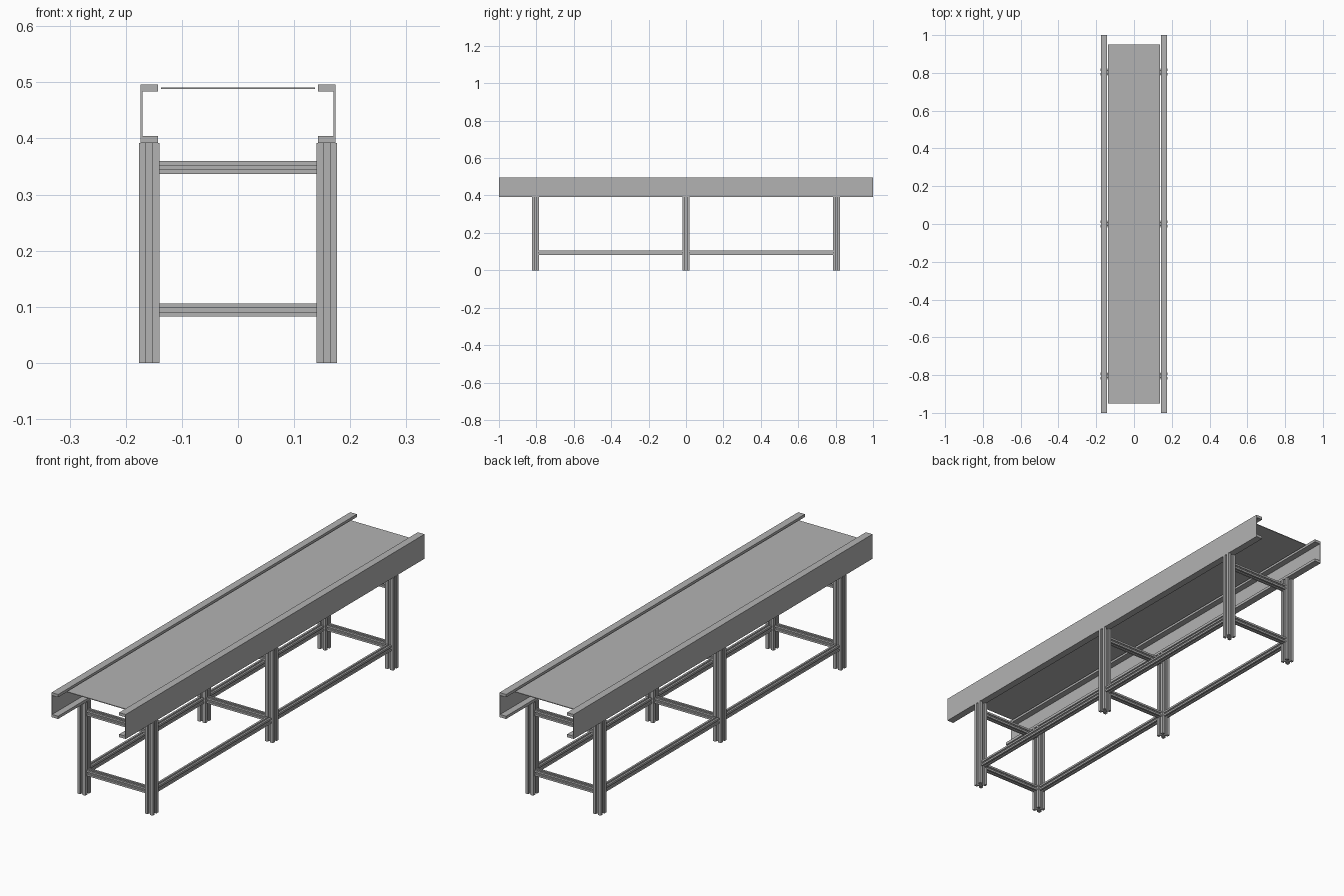
import bpy
import bmesh
from mathutils import Matrix, Vector

cube = bpy.data.objects.get("Cube")
if cube:
    bpy.data.objects.remove(cube, do_unlink=True)

# One grey for the whole frame
grey = bpy.data.materials.new("plain grey")
grey.use_nodes = True
grey.diffuse_color = (0.45, 0.45, 0.45, 1)
grey.node_tree.nodes["Principled BSDF"].inputs["Base Color"].default_value = (0.45, 0.45, 0.45, 1)


def extrude(name, outline, start, axes, length):
    """Extrude a 2D outline; axes are the outline's u, v and the direction."""
    u, v, w = (Vector(a) for a in axes)
    bm = bmesh.new()
    face = bm.faces.new([bm.verts.new(Vector(start) + u * a + v * b) for a, b in outline])
    made = bmesh.ops.extrude_face_region(bm, geom=[face])["geom"]
    bmesh.ops.translate(bm, vec=w * length,
                        verts=[g for g in made if isinstance(g, bmesh.types.BMVert)])
    bmesh.ops.recalc_face_normals(bm, faces=bm.faces)
    mesh = bpy.data.meshes.new(name)
    bm.to_mesh(mesh)
    bm.free()
    mesh.materials.append(grey)
    obj = bpy.data.objects.new(name, mesh)
    bpy.context.collection.objects.link(obj)
    return obj


def slotted(size):
    """Square section with an undercut slot in each of its four sides."""
    side = [(1, 1), (0.3, 1), (0.3, 0.78), (0.56, 0.78), (0.3, 0.5),
            (-0.3, 0.5), (-0.56, 0.78), (-0.3, 0.78), (-0.3, 1)]
    return [tuple(Matrix.Rotation(turn * 1.5707963, 2) @ Vector(p) * size / 2)
            for turn in range(4) for p in side]


X, Y, Z = (1, 0, 0), (0, 1, 0), (0, 0, 1)
LEG, BAR = 0.037, 0.0235
LEG_X, LEG_Y, LEG_TOP = 0.158, 0.804, 0.392
LOW, HIGH = 0.094, 0.348
INNER = LEG_X - LEG / 2

# Legs and lengthwise bars on both sides
for side, s in (("right", -1), ("left", 1)):
    for place, y in (("front", -LEG_Y), ("middle", 0), ("back", LEG_Y)):
        extrude(f"{side}_{place}_leg", slotted(LEG), (s * LEG_X, y, 0), (X, Y, Z), LEG_TOP)
    for place, y in (("front", -LEG_Y), ("back", 0)):
        extrude(f"{side}_{place}_long_bar", slotted(BAR),
                (s * LEG_X, y + LEG / 2, LOW), (X, Z, Y), LEG_Y - LEG)

    # Channel-shaped side rail opening inward
    outer, web, tip, thick, top = 0.174, 0.1705, 0.143, 0.012, 0.496
    channel = [(outer, LEG_TOP), (tip, LEG_TOP), (tip, LEG_TOP + thick),
               (web, LEG_TOP + thick), (web, top - thick), (tip, top - thick),
               (tip, top), (outer, top)]
    extrude(f"{side}_side_rail", [(s * a, b) for a, b in channel], (0, -1, 0), (X, Z, Y), 2)

# Cross bars between each pair of legs
for place, y in (("front", -LEG_Y), ("middle", 0), ("back", LEG_Y)):
    for level, z in (("lower", LOW), ("upper", HIGH)):
        extrude(f"{place}_{level}_cross_bar", slotted(BAR), (-INNER, y, z), (Y, Z, X), 2 * INNER)

# Thin flat belt
extrude("belt", [(-0.137, 0.488), (0.137, 0.488), (0.137, 0.491), (-0.137, 0.491)],
        (0, -0.95, 0), (X, Z, Y), 1.9)
